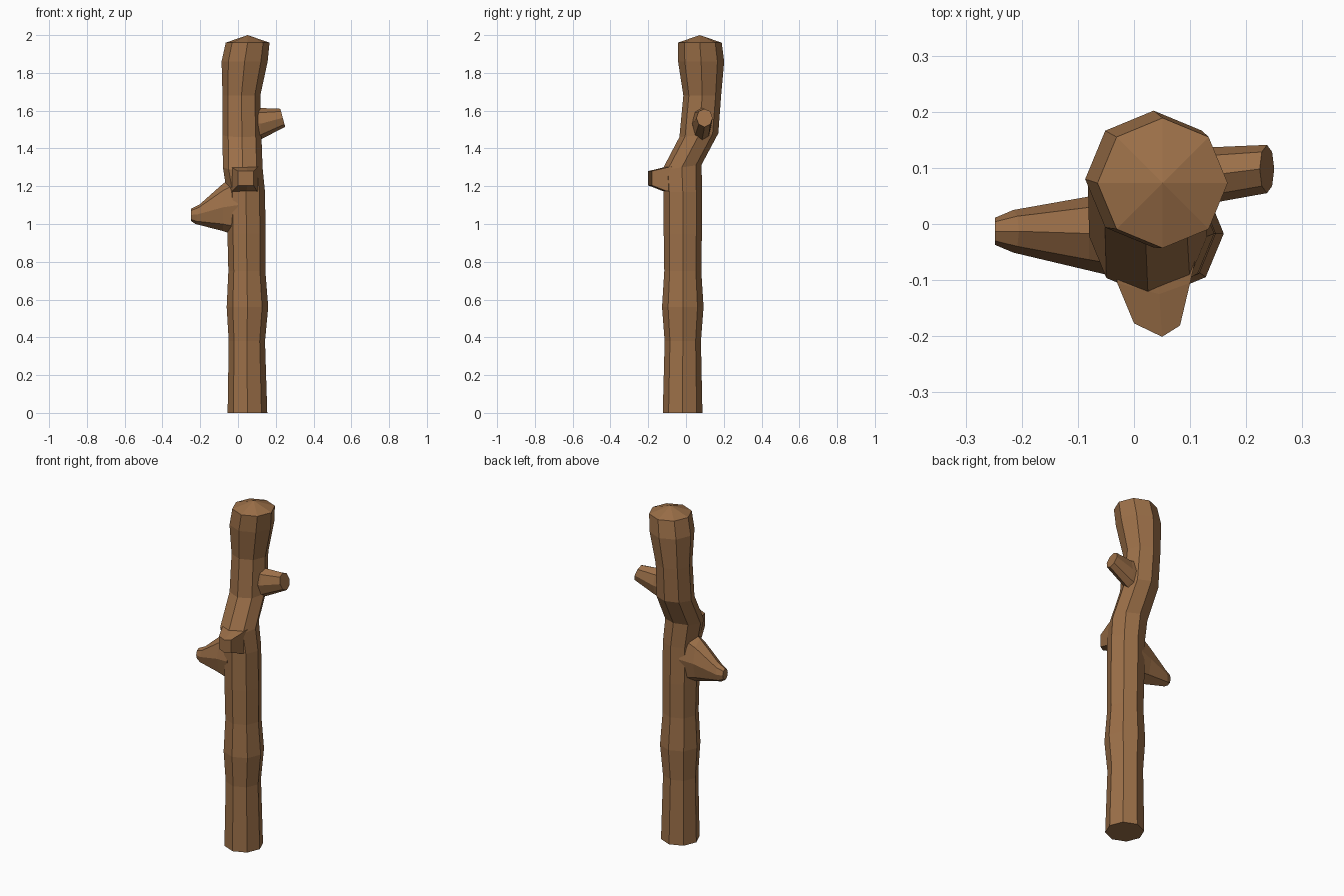
import bpy, bmesh
from math import cos, sin, pi
from mathutils import Vector

if "Cube" in bpy.data.objects:
    bpy.data.objects.remove(bpy.data.objects["Cube"])

bark = bpy.data.materials.new("bark")
bark.diffuse_color = (0.33, 0.16, 0.065, 1)
bark.use_nodes = True
bark.node_tree.nodes["Principled BSDF"].inputs["Base Color"].default_value = bark.diffuse_color


def loft(name, rings, tip=None):
    """Skin a flat-faced tube through rings of points, capped at both ends."""
    bm = bmesh.new()
    loops = [[bm.verts.new(p) for p in ring] for ring in rings]
    n = len(loops[0])
    for a, b in zip(loops, loops[1:]):
        for i in range(n):
            j = (i + 1) % n
            bm.faces.new((a[i], a[j], b[j], b[i]))
    bm.faces.new(loops[0][::-1])
    if tip:
        apex = bm.verts.new(tip)
        for i in range(n):
            bm.faces.new((loops[-1][i], loops[-1][(i + 1) % n], apex))
    else:
        bm.faces.new(loops[-1])
    bmesh.ops.recalc_face_normals(bm, faces=bm.faces)
    mesh = bpy.data.meshes.new(name)
    bm.to_mesh(mesh)
    bm.free()
    mesh.materials.append(bark)
    ob = bpy.data.objects.new(name, mesh)
    bpy.context.collection.objects.link(ob)
    return ob


def trunk_ring(z, cx, cy, r, tilt=0.0):
    return [(cx + r * cos(i * pi / 4), cy + r * sin(i * pi / 4),
             z + tilt * sin(i * pi / 4)) for i in range(8)]


def side_ring(x, cy, cz, ry, rz, lean=0.0):
    """Ring facing along x; lean shifts the top of the ring in x."""
    return [(x + lean * sin(i * pi / 4), cy + ry * cos(i * pi / 4),
             cz + rz * sin(i * pi / 4)) for i in range(8)]


# Trunk: crooked octagonal tube with a shallow pointed top
trunk = [(0, .05, -.018, .105), (.38, .047, -.017, .096),
         (.56, .05, -.017, .110), (.75, .047, -.017, .098),
         (.95, .045, -.017, .101), (1.17, .042, -.017, .101),
         (1.30, .025, -.022, .105, .015), (1.47, .021, .068, .103, .01),
         (1.68, .018, .086, .100), (1.86, .035, .080, .122),
         (1.96, .051, .073, .116)]
loft("trunk", [trunk_ring(*t) for t in trunk], tip=(.051, .073, 2.0))

# Left branch: broad tapering stub with a bevelled end
loft("left_branch", [side_ring(.0, -.017, 1.10, .085, .165),
                     side_ring(-.08, -.017, 1.088, .066, .125),
                     side_ring(-.215, -.013, 1.051, .038, .051, .01),
                     side_ring(-.248, -.013, 1.048, .024, .033)])

# Right branch: short sawn-off limb with a leaning end
loft("right_branch", [side_ring(.07, .083, 1.53, .053, .100),
                      side_ring(.12, .085, 1.531, .051, .083),
                      side_ring(.237, .098, 1.562, .043, .048, -.013)])


# Front stub: small wedge-fronted knob
def stub_ring(columns, low, high):
    return ([(x, y, low) for x, y in columns] +
            [(x, y, high) for x, y in reversed(columns)])


loft("front_stub", [
    stub_ring([(-.035, -.04), (.04, -.05), (.115, -.04)], 1.165, 1.31),
    stub_ring([(-.03, -.105), (.045, -.125), (.10, -.105)], 1.175, 1.298),
    stub_ring([(0, -.177), (.05, -.201), (.082, -.181)], 1.205, 1.28)])
